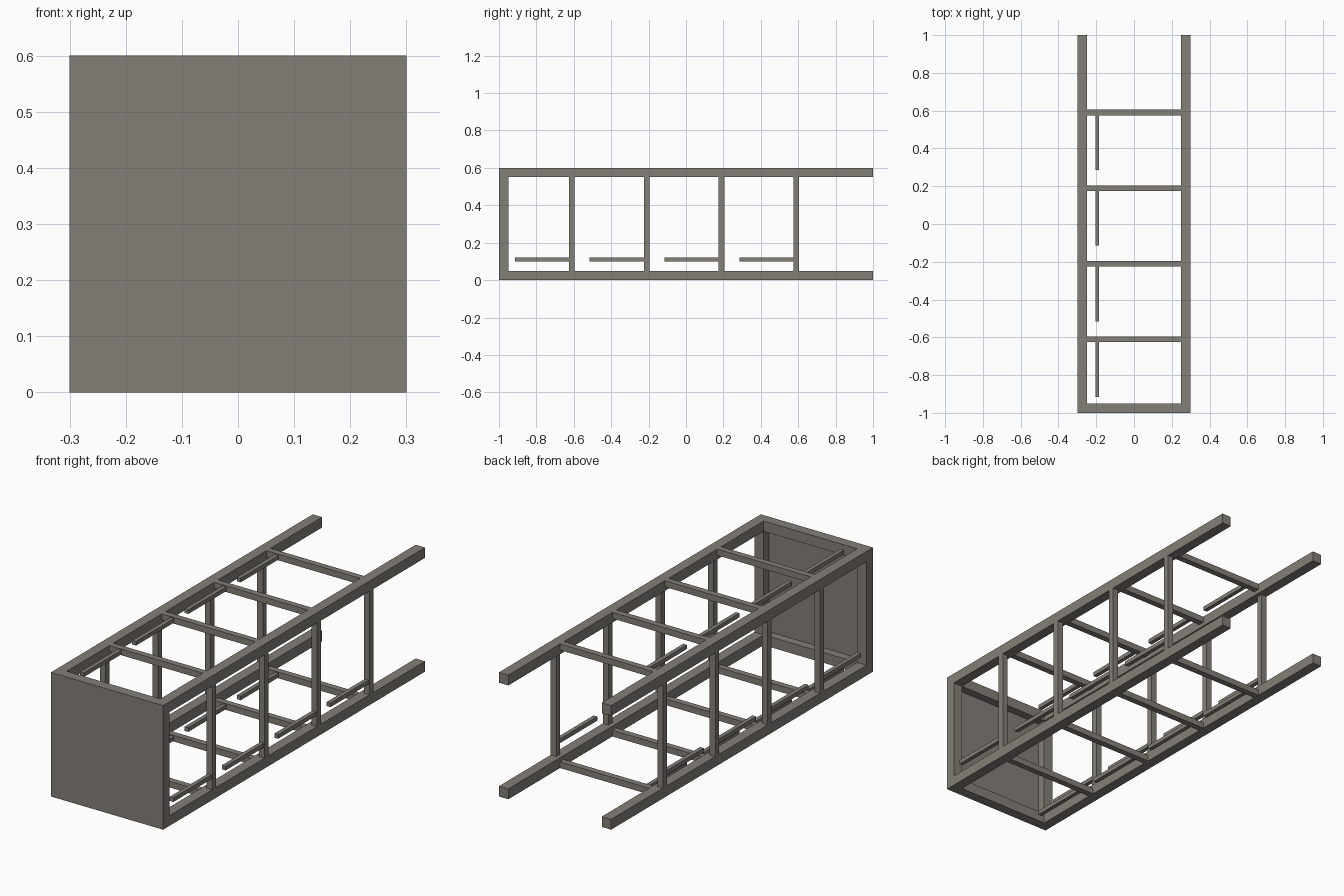
import bpy

if "Cube" in bpy.data.objects:
    bpy.data.objects.remove(bpy.data.objects["Cube"])

steel = bpy.data.materials.new("warm grey steel")
steel.diffuse_color = (0.23, 0.21, 0.185, 1)
steel.use_nodes = True
steel.node_tree.nodes["Principled BSDF"].inputs["Base Color"].default_value = steel.diffuse_color


def box(name, x, y, z):
    """Box from (min, max) ranges on each axis."""
    bpy.ops.mesh.primitive_cube_add(
        size=1, location=[(a + b) / 2 for a, b in (x, y, z)])
    o = bpy.context.object
    o.name = name
    o.scale = [b - a for a, b in (x, y, z)]
    bpy.ops.object.transform_apply(location=False, rotation=False, scale=True)
    o.data.materials.append(steel)
    return o


W, H, T = 0.30, 0.60, 0.05   # half width, height, rail thickness
B, R = 0.03, 0.02            # brace and rod thickness
sides = ((-W, 1), (W, -1))   # outer x and inward direction
levels = ((0, 1), (H, -1))   # outer z and inward direction


def span(outer, inward, depth, inset=0):
    return sorted((outer + inward * inset, outer + inward * (inset + depth)))


# Four long corner rails
for x, dx in sides:
    for z, dz in levels:
        box("corner_rail", span(x, dx, T), (-1, 1), span(z, dz, T))

# Front end frame with a thin closing panel
for x, dx in sides:
    box("front_frame_post", span(x, dx, T), (-1, -1 + T), (T, H - T))
for z, dz in levels:
    box("front_frame_beam", (-W + T, W - T), (-1, -1 + T), span(z, dz, T))
box("front_panel", (-W + T, W - T), (-1, -0.99), (T, H - T))

# Four brace rings, each with a small rod pointing forward on every side
for i in range(4):
    yc = -0.61 + 0.4 * i
    y = (yc - B / 2, yc + B / 2)
    ry = (yc - 0.305, yc - B / 2)
    for x, dx in sides:
        box("side_brace", span(x, dx, B), y, (T, H - T))
        box("side_rod", span(x, dx, R, 0.005), ry, (0.10, 0.12))
    for z, dz in levels:
        box("cross_brace", (-W + T, W - T), y, span(z, dz, B))
        box("level_rod", (-0.205, -0.185), ry, span(z, dz, R, 0.005))
